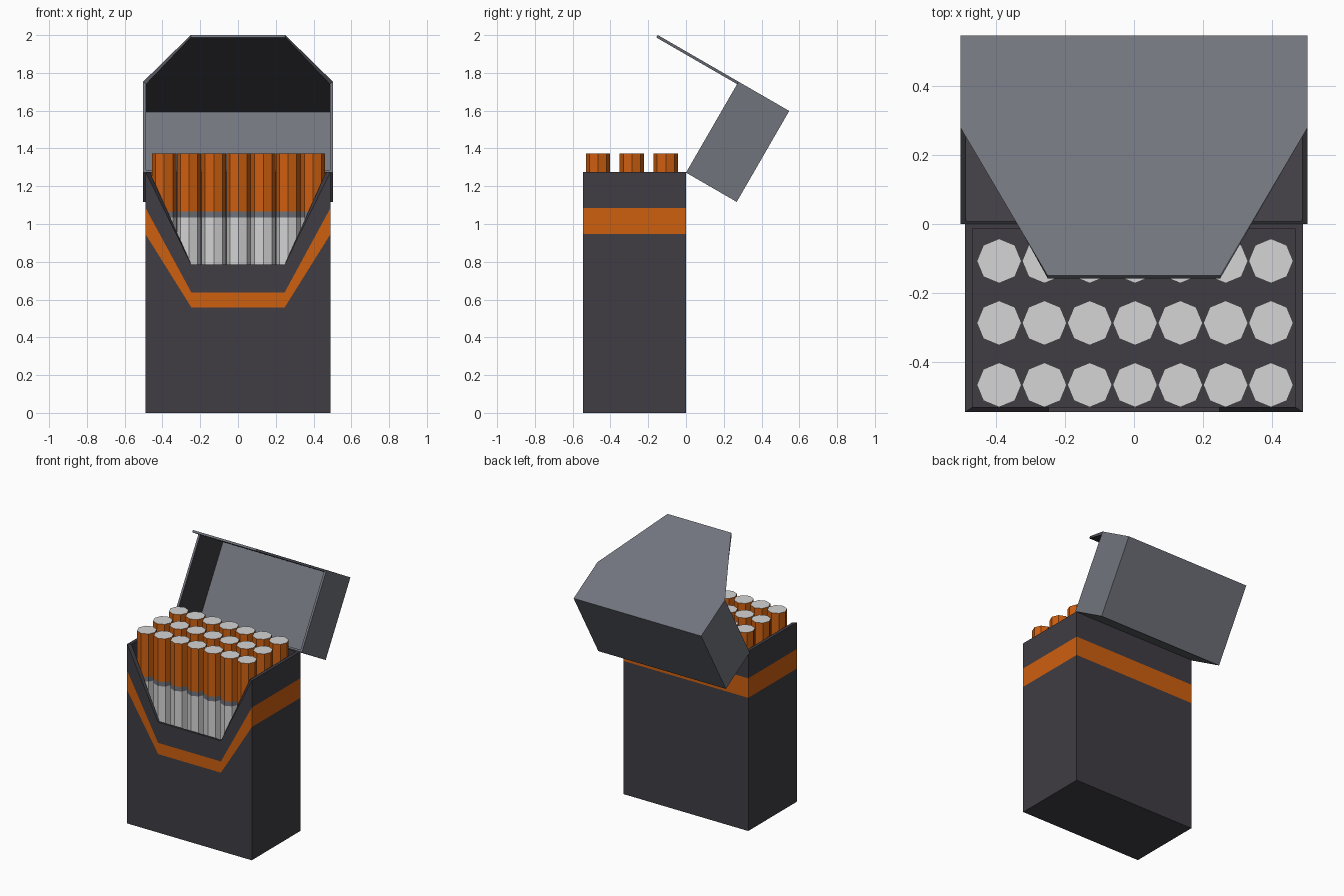
import bpy, bmesh, math
from mathutils import Matrix

if "Cube" in bpy.data.objects:
    bpy.data.objects.remove(bpy.data.objects["Cube"])


def material(name, rgb):
    m = bpy.data.materials.new(name)
    m.diffuse_color = (*rgb, 1)
    m.use_nodes = True
    m.node_tree.nodes["Principled BSDF"].inputs["Base Color"].default_value = m.diffuse_color
    return m


charcoal = material("charcoal_card", (0.050, 0.046, 0.057))
slate = material("slate_card", (0.165, 0.175, 0.205))
orange = material("orange", (0.62, 0.115, 0.005))
white = material("white_paper", (0.66, 0.66, 0.66))


def finish(bm, name, mats):
    me = bpy.data.meshes.new(name)
    bm.to_mesh(me)
    bm.free()
    for m in mats:
        me.materials.append(m)
    return me


def add(name, me):
    ob = bpy.data.objects.new(name, me)
    bpy.context.collection.objects.link(ob)
    return ob


def bridge(bm, low, high, mat):
    n = len(low)
    for i in range(n):
        j = (i + 1) % n
        bm.faces.new((low[i], low[j], high[j], high[i])).material_index = mat


# Pack body: hollow carton with notched front and a stripe following the notch
W, D, H = 0.49, 0.545, 1.276
NX, NZ = 0.247, 0.785
TX, TY, FLOOR = 0.023, 0.0145, 0.015
outline = [(-W, -D), (-NX, -D), (NX, -D), (W, -D), (W, 0), (-W, 0)]
inner_outline = [(-W + TX, -D + TY), (-NX, -D + TY), (NX, -D + TY),
                 (W - TX, -D + TY), (W - TX, -TY), (-W + TX, -TY)]


def ring(bm, pts, z_notch, z_rest):
    return [bm.verts.new((x, y, z_notch if i in (1, 2) else z_rest))
            for i, (x, y) in enumerate(pts)]


bm = bmesh.new()
levels = [(0, 0), (0.558, 0.947), (0.638, 1.086), (NZ, H)]
outer = [ring(bm, outline, a, b) for a, b in levels]
for k in range(3):
    bridge(bm, outer[k], outer[k + 1], 1 if k == 1 else 0)
inner_top = ring(bm, inner_outline, NZ, H)
inner_low = ring(bm, inner_outline, FLOOR, FLOOR)
bridge(bm, outer[3], inner_top, 0)
bridge(bm, inner_top, inner_low, 0)
bm.faces.new(inner_low)
bm.faces.new(outer[0][::-1])
add("pack_body", finish(bm, "pack_body", [charcoal, orange]))

# Hinged lid: built closed around the hinge line, then swung open
LW, LH, LD, LF, TIP = 0.502, 0.31, 0.556, 0.804, 0.25
bm = bmesh.new()


def pair(y, z, x=LW):
    return [bm.verts.new((-x, y, z)), bm.verts.new((x, y, z))]


hinge, back, front = pair(0, 0), pair(0, LH), pair(-LD, LH)
brow, tip = pair(-LD, 0), pair(-LD, LH - LF, TIP)
for a, b, mat in ((hinge, back, 0), (back, front, 2), (front, brow, 0), (brow, tip, 0)):
    bm.faces.new((a[0], b[0], b[1], a[1])).material_index = mat
for s in (0, 1):
    f = [hinge[s], back[s], front[s], brow[s]]
    bm.faces.new(f if s else f[::-1])
bmesh.ops.recalc_face_normals(bm, faces=bm.faces)
bm.faces.ensure_lookup_table()
if bm.faces[1].normal.z < 0:
    bmesh.ops.reverse_faces(bm, faces=bm.faces)
# Slots run outside, inside: charcoal lining except on the end panel
lid = add("lid", finish(bm, "lid", [slate, charcoal, slate, slate]))
lid.matrix_world = Matrix.Translation((0, 0, 1.272)) @ Matrix.Rotation(math.radians(-120), 4, 'X')
mod = lid.modifiers.new("card_thickness", 'SOLIDIFY')
mod.thickness = 0.015
mod.offset = -1
mod.use_even_offset = True
mod.use_quality_normals = True
mod.material_offset = 1
mod.material_offset_rim = 0

# Cigarettes: octagonal sticks with paper, band and filter
bm = bmesh.new()
rings = [[bm.verts.new((0.0645 * math.cos(i * math.pi / 4), 0.0645 * math.sin(i * math.pi / 4), z))
          for i in range(8)] for z in (FLOOR, 1.034, 1.066, 1.373)]
for k in range(3):
    bridge(bm, rings[k], rings[k + 1], k)
bm.faces.new(rings[3])
bm.faces.new(rings[0][::-1])
stick = finish(bm, "cigarette", [white, slate, orange])
for r in range(3):
    for c in range(7):
        ob = add(f"cigarette_{r + 1}_{c + 1}", stick)
        ob.location = (0.003 + (c - 3) * 0.1312, -0.107 - r * 0.1795, 0)
